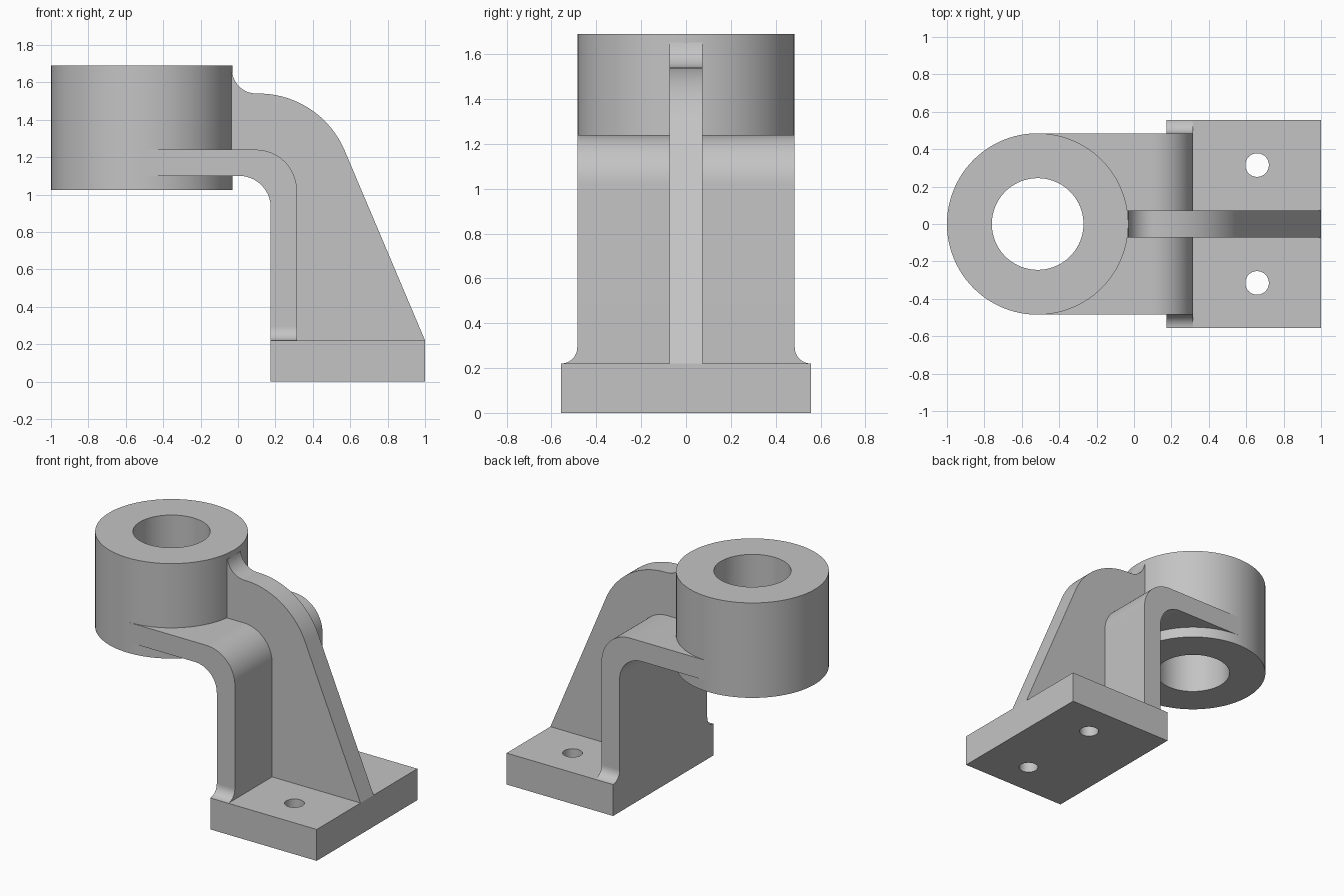
import bpy, bmesh, math
from mathutils import Vector

cube = bpy.data.objects.get("Cube")
if cube:
    bpy.data.objects.remove(cube, do_unlink=True)

grey = bpy.data.materials.new("cast grey")
grey.use_nodes = True
GREY = (0.55, 0.55, 0.55, 1)
grey.diffuse_color = GREY
grey.node_tree.nodes["Principled BSDF"].inputs["Base Color"].default_value = GREY


def arc(cx, cy, r, a0, a1, n=20):
    """Points along an arc, angles in degrees."""
    steps = [math.radians(a0 + (a1 - a0) * i / n) for i in range(n + 1)]
    return [(cx + r * math.cos(a), cy + r * math.sin(a)) for a in steps]


def make_object(name, bm):
    bmesh.ops.recalc_face_normals(bm, faces=bm.faces)
    mesh = bpy.data.meshes.new(name)
    bm.to_mesh(mesh)
    bm.free()
    obj = bpy.data.objects.new(name, mesh)
    bpy.context.collection.objects.link(obj)
    mesh.materials.append(grey)
    return obj


def prism(name, profile, axis, lo, hi):
    """Extrude a 2D profile along x, y or z from lo to hi."""
    place = {"x": lambda u, v: (lo, u, v),
             "y": lambda u, v: (u, lo, v),
             "z": lambda u, v: (u, v, lo)}[axis]
    bm = bmesh.new()
    face = bm.faces.new([bm.verts.new(place(u, v)) for u, v in profile])
    ext = bmesh.ops.extrude_face_region(bm, geom=[face])
    move = Vector([hi - lo if a == axis else 0 for a in "xyz"])
    bmesh.ops.translate(bm, vec=move,
                        verts=[g for g in ext["geom"] if isinstance(g, bmesh.types.BMVert)])
    return make_object(name, bm)


def rod(name, x, y, r, lo, hi, n=96):
    return prism(name, arc(x, y, r, 0, 360, n)[:-1], "z", lo, hi)


def activate(obj):
    bpy.ops.object.select_all(action="DESELECT")
    obj.select_set(True)
    bpy.context.view_layer.objects.active = obj


def cut(obj, cutter):
    cutter.hide_render = True
    mod = obj.modifiers.new("cut", "BOOLEAN")
    mod.operation, mod.solver, mod.object = "DIFFERENCE", "EXACT", cutter
    activate(obj)
    bpy.ops.object.modifier_apply(modifier=mod.name)
    bpy.data.objects.remove(cutter, do_unlink=True)


BOSS_X, BOSS_R = -0.515, 0.485
BACK, WALL = 0.175, 0.315      # rear and front faces of the upright
BASE_TOP = 0.22

# Base plate with two bolt holes
base = prism("base_plate", [(BACK, -0.557), (1, -0.557), (1, 0.557), (BACK, 0.557)],
             "z", 0, BASE_TOP)
for side in (-1, 1):
    cut(base, rod("bolt_hole_cutter", 0.658, side * 0.315, 0.063, -0.1, 0.4, 48))

# Round boss with a through bore
boss = rod("boss", BOSS_X, 0, BOSS_R, 1.025, 1.69)
cut(boss, rod("bore_cutter", BOSS_X, 0, 0.245, 0.8, 1.9))

# Bent arm running tangent to the boss, trimmed inside the boss wall
arm_profile = ([(BOSS_X, 1.24)] + arc(WALL - 0.22, 1.02, 0.22, 90, 0)
               + [(WALL, BASE_TOP), (BACK, BASE_TOP)]
               + arc(BACK - 0.17, 0.93, 0.17, 0, 90) + [(BOSS_X, 1.10)])
arm = prism("bent_arm", arm_profile, "y", -BOSS_R, BOSS_R)
cut(arm, rod("arm_trim_cutter", BOSS_X, 0, 0.47, 0.9, 1.8))

# Concave fillets where the arm meets the base
flares = []
for side, name in ((-1, "front_base_fillet"), (1, "back_base_fillet")):
    pts = [(BOSS_R, BASE_TOP)] + arc(0.557, BASE_TOP + 0.072, 0.072, 270, 180, 12)
    flares.append(prism(name, [(side * y, z) for y, z in pts], "x", BACK, WALL))

# Central stiffening rib with blended top edge
rib_profile = ([(-0.1, 1.17), (-0.1, 1.65)] + arc(0.098, 1.67, 0.13, 188, 270, 14)
               + arc(0.11, 1.04, 0.50, 90, 22.9, 28)
               + [(1, BASE_TOP), (0.97, 0.18), (0.245, 0.18), (0.245, 1.02), (0.1, 1.17)])
rib = prism("stiffening_rib", rib_profile, "y", -0.0725, 0.0725)

# Smooth the curved walls, keep machined edges sharp
for obj in [base, boss, arm, rib] + flares:
    activate(obj)
    bpy.ops.object.shade_smooth_by_angle(angle=math.radians(20))
